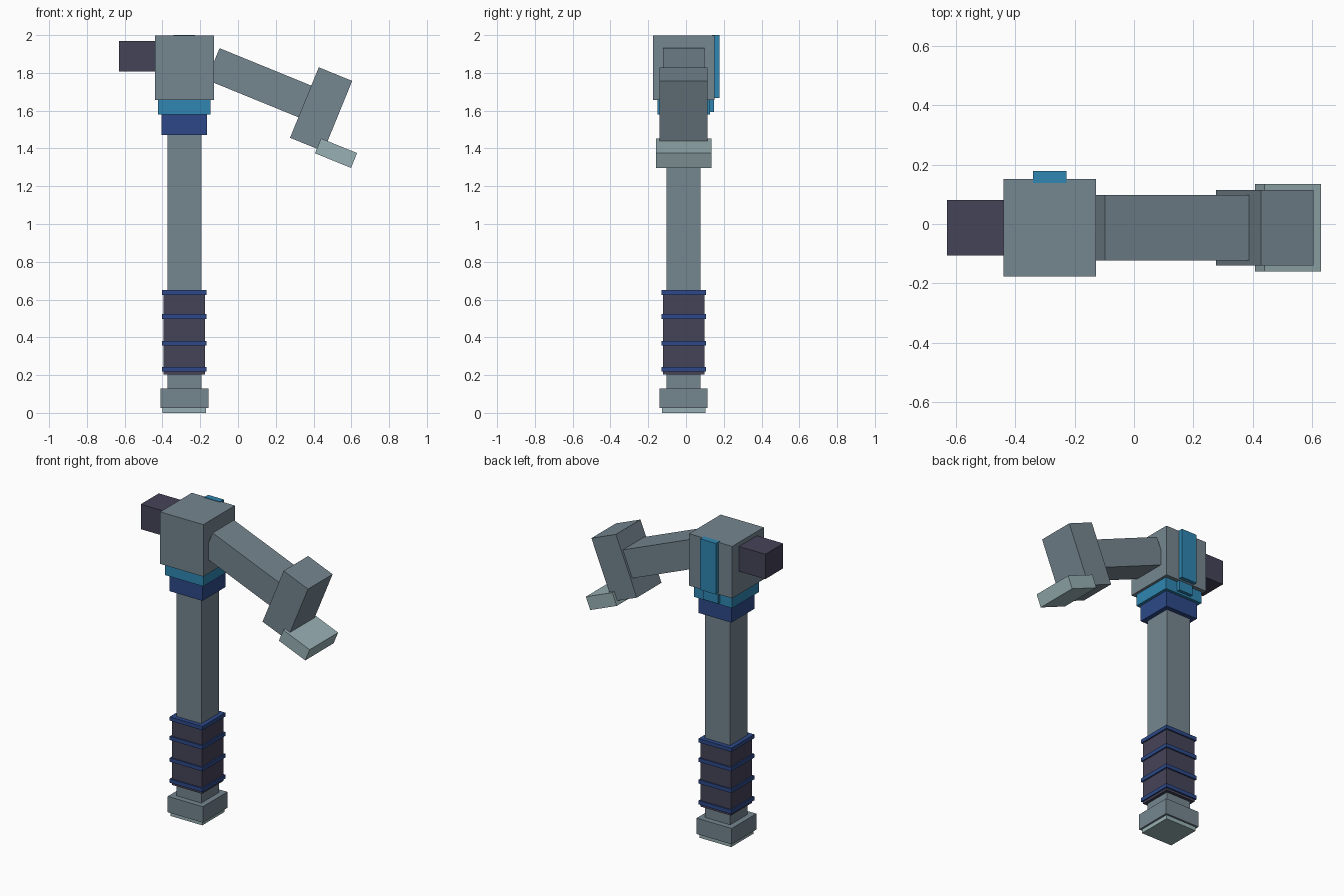
import bpy, math

cube = bpy.data.objects.get("Cube")
if cube:
    bpy.data.objects.remove(cube, do_unlink=True)


def linear(c):
    c /= 255
    return c / 12.92 if c <= 0.04045 else ((c + 0.055) / 1.055) ** 2.4


def material(name, r, g, b):
    m = bpy.data.materials.new(name)
    m.use_nodes = True
    colour = (linear(r), linear(g), linear(b), 1)
    m.diffuse_color = colour
    m.node_tree.nodes["Principled BSDF"].inputs["Base Color"].default_value = colour
    return m


steel = material("steel grey", 117, 134, 144)
pale = material("pale steel", 152, 176, 179)
dark = material("dark purple", 69, 67, 88)
navy = material("navy blue", 45, 73, 137)
azure = material("bright blue", 47, 134, 178)

Y = -0.0125      # shared depth centre
SHAFT_X = -0.284
TILT = math.radians(22.2)


def box(name, mat, centre, size, tilt=0):
    """Box with a given centre and size, tilted about the depth axis."""
    bpy.ops.mesh.primitive_cube_add(size=1, location=centre, rotation=(0, tilt, 0))
    ob = bpy.context.object
    ob.name = ob.data.name = name
    ob.scale = size
    bpy.ops.object.transform_apply(location=False, rotation=False, scale=True)
    ob.data.materials.append(mat)
    return ob


def section(name, mat, width, z0, z1):
    """Square block on the handle axis between two heights."""
    return box(name, mat, (SHAFT_X, Y, (z0 + z1) / 2), (width, width, z1 - z0))


# Handle, from the bottom up
section("pommel_base", pale, 0.229, 0.0, 0.027)
section("pommel", steel, 0.254, 0.026, 0.13)
section("shaft", steel, 0.181, 0.12, 1.5)
section("grip", dark, 0.219, 0.203, 0.645)
for i, z in enumerate((0.231, 0.368, 0.51, 0.637)):
    section(f"grip_ring_{i + 1}", navy, 0.237, z - 0.0125, z + 0.0125)
section("lower_collar", navy, 0.24, 1.472, 1.58)
section("upper_collar", azure, 0.278, 1.579, 1.66)

# Head with rear stub and back plate
section("head", steel, 0.312, 1.657, 1.997).scale.y = 0.327 / 0.312
box("side_stub", dark, (-0.525, Y, 1.888), (0.21, 0.186, 0.163))
box("back_plate", azure, (SHAFT_X, 0.158, 1.833), (0.114, 0.04, 0.334))
box("back_tab", azure, (SHAFT_X, 0.13, 1.635), (0.104, 0.036, 0.085))

# Tilted arm, hammer block and foot plate
box("arm", steel, (0.155, Y, 1.730), (0.62, 0.221, 0.181), TILT)
box("arm_block", steel, (0.44, Y, 1.607), (0.191, 0.254, 0.403), TILT)
box("foot_plate", pale, (0.519, Y, 1.375), (0.206, 0.294, 0.085), TILT)
